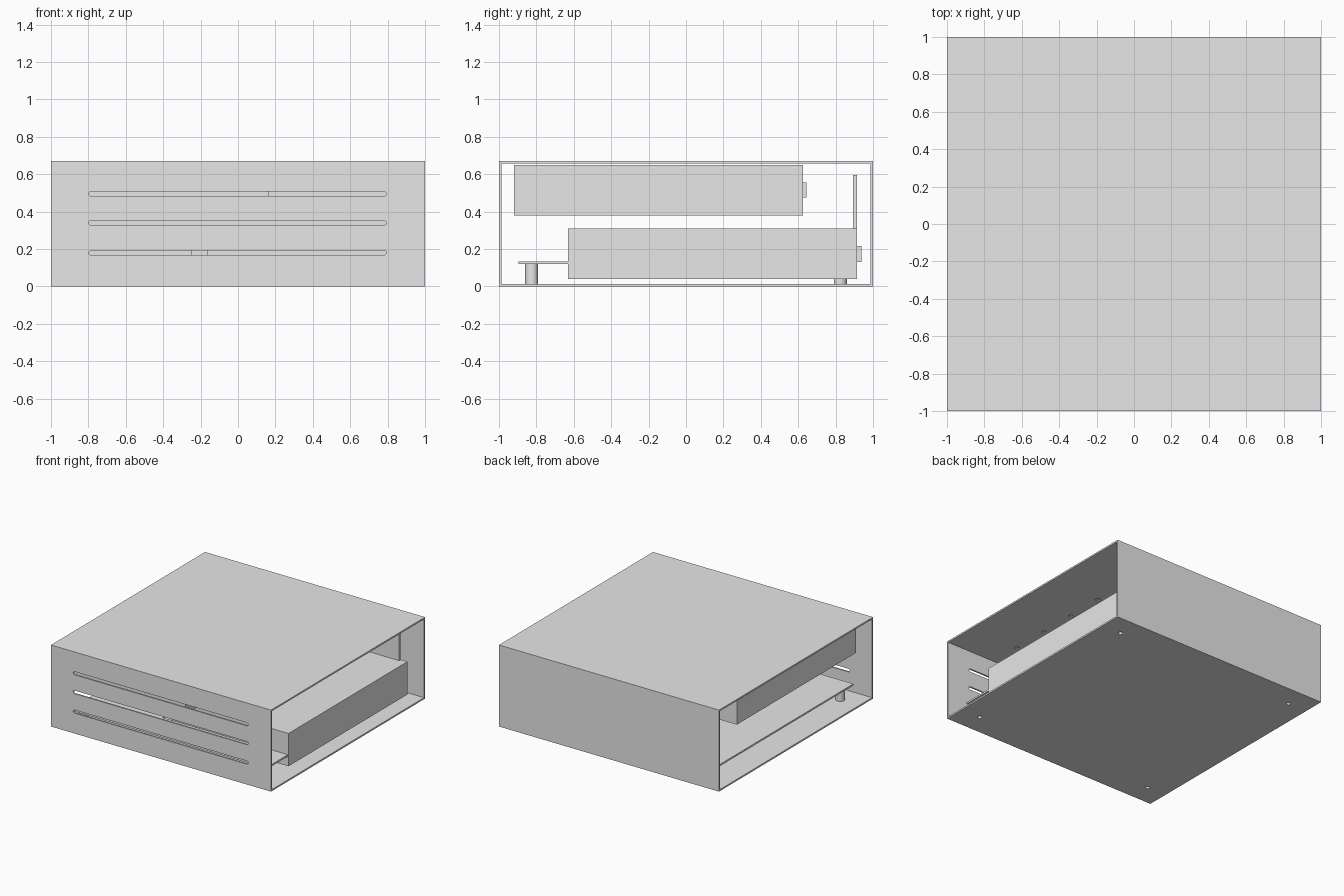
import bpy, bmesh
from math import pi, cos, sin

cube = bpy.data.objects.get("Cube")
if cube:
    bpy.data.objects.remove(cube, do_unlink=True)

# One plain grey for everything
grey = bpy.data.materials.new("plain grey")
grey.use_nodes = True
color = (0.8, 0.8, 0.8, 1)
grey.diffuse_color = color
grey.node_tree.nodes["Principled BSDF"].inputs["Base Color"].default_value = color

W, H, T = 1.0, 0.67, 0.013   # half width, height, wall thickness


def prism(name, points, offset):
    """Extrude a flat outline (3D points) along offset."""
    bm = bmesh.new()
    face = bm.faces.new([bm.verts.new(p) for p in points])
    ext = bmesh.ops.extrude_face_region(bm, geom=[face])
    verts = [v for v in ext["geom"] if isinstance(v, bmesh.types.BMVert)]
    bmesh.ops.translate(bm, vec=offset, verts=verts)
    bmesh.ops.recalc_face_normals(bm, faces=bm.faces)
    mesh = bpy.data.meshes.new(name)
    bm.to_mesh(mesh)
    bm.free()
    mesh.materials.append(grey)
    obj = bpy.data.objects.new(name, mesh)
    bpy.context.collection.objects.link(obj)
    return obj


def box(name, x0, x1, y0, y1, z0, z1):
    outline = [(x0, y0, z0), (x1, y0, z0), (x1, y1, z0), (x0, y1, z0)]
    return prism(name, outline, (0, 0, z1 - z0))


def cylinder(name, x, y, z0, z1, r, n=24):
    ring = [(x + r * cos(2 * pi * i / n), y + r * sin(2 * pi * i / n), z0) for i in range(n)]
    obj = prism(name, ring, (0, 0, z1 - z0))
    for p in obj.data.polygons:
        p.use_smooth = len(p.vertices) == 4
    obj.data.set_sharp_from_angle(angle=0.6)
    return obj


def cut(target, cutter):
    mod = target.modifiers.new(cutter.name, "BOOLEAN")
    mod.operation = "DIFFERENCE"
    mod.solver = "EXACT"
    mod.object = cutter
    cutter.hide_render = True
    cutter.hide_viewport = True
    cutter.display_type = "WIRE"


# Case: four walls, open at both sides
case = box("case", -W, W, -W, W, 0, H)
cut(case, box("case_hollow", -W - 0.1, W + 0.1, -W + T, W - T, T, H - T))

# Front ventilation slots with round ends
r = 0.013
for i, z in enumerate((0.18, 0.34, 0.495)):
    outline = []
    for cx, start in ((0.78, -pi / 2), (-0.785, pi / 2)):
        for k in range(9):
            a = start + pi * k / 8
            outline.append((cx + r * cos(a), -1.1, z + r * sin(a)))
    cut(case, prism(f"slot_cutter_{i}", outline, (0, 0.15, 0)))

# Standoffs with screw holes through the floor
P = 0.825
for x in (-P, P):
    for y in (-P, P):
        side = ("left" if x > 0 else "right") + ("_back" if y > 0 else "_front")
        post = cylinder("standoff_" + side, x, y, T, 0.12, 0.035)
        hole = cylinder("screw_hole_" + side, x, y, -0.05, 0.05, 0.018)
        cut(case, hole)
        cut(post, hole)

# Blind holes in the ceiling
for i in range(5):
    cut(case, cylinder(f"ceiling_hole_{i}", 0.545, -0.72 + 0.315 * i, H - 0.05, H - 0.006, 0.018))

# Storage drives with rear connectors
box("lower_drive", -0.165, 0.9, -0.63, 0.915, 0.04, 0.31)
box("lower_connector", 0.2, 0.7, 0.915, 0.937, 0.13, 0.215)
box("upper_drive", -0.9, 0.165, -0.92, 0.625, 0.38, 0.65)
box("upper_connector", -0.7, -0.2, 0.625, 0.643, 0.475, 0.555)

# Circuit board with a bay for the lower drive
E = 0.895
bay = -0.245
prism("main_board",
      [(x, y, 0.12) for x, y in ((-E, -E), (E, -E), (E, -0.63), (bay, -0.63), (bay, E), (-E, E))],
      (0, 0, 0.014))

# Upright back board, cut away around the lower drive
V = 0.84
prism("back_board",
      [(x, 0.893, z) for x, z in ((-V, 0.134), (bay, 0.134), (bay, 0.31), (V, 0.31), (V, 0.595), (-V, 0.595))],
      (0, 0.02, 0))
